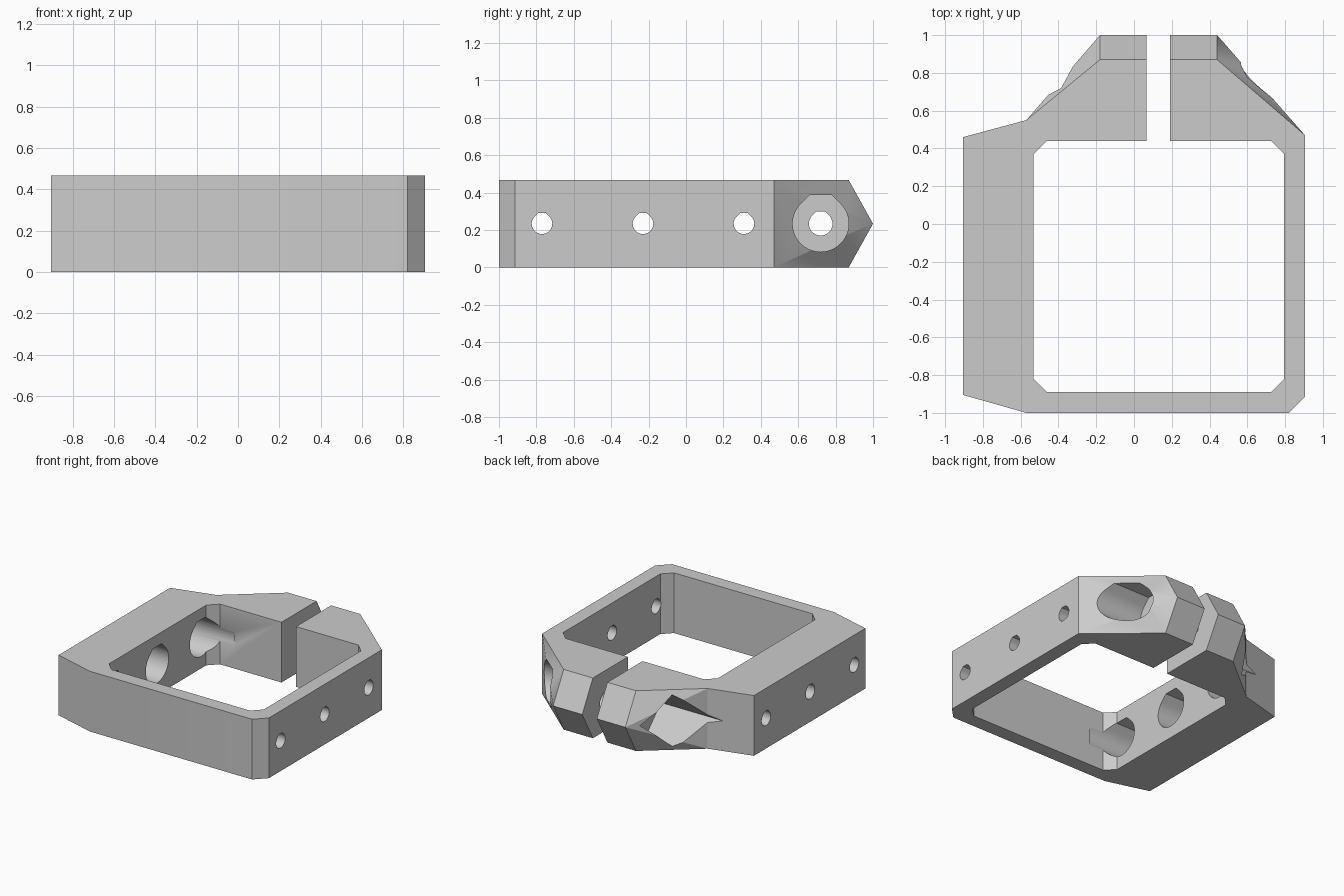
import bpy, bmesh, math
from mathutils import Vector

if "Cube" in bpy.data.objects:
    bpy.data.objects.remove(bpy.data.objects["Cube"], do_unlink=True)

HEIGHT = 0.467
MID = HEIGHT / 2
BOLT_Y = 0.72

grey = bpy.data.materials.new("plain grey")
grey.use_nodes = True
grey.diffuse_color = (0.6, 0.6, 0.6, 1)
grey.node_tree.nodes["Principled BSDF"].inputs["Base Color"].default_value = grey.diffuse_color


def finish(name, bm):
    bmesh.ops.recalc_face_normals(bm, faces=bm.faces)
    mesh = bpy.data.meshes.new(name)
    bm.to_mesh(mesh)
    bm.free()
    mesh.materials.append(grey)
    obj = bpy.data.objects.new(name, mesh)
    bpy.context.collection.objects.link(obj)
    return obj


def prism(name, points, direction):
    """Extrude a closed outline of 3D points."""
    bm = bmesh.new()
    face = bm.faces.new([bm.verts.new(p) for p in points])
    out = bmesh.ops.extrude_face_region(bm, geom=[face], use_keep_orig=True)
    moved = [v for v in out["geom"] if isinstance(v, bmesh.types.BMVert)]
    bmesh.ops.translate(bm, verts=moved, vec=Vector(direction))
    return finish(name, bm)


def cut(obj, cutter):
    mod = obj.modifiers.new("cut", "BOOLEAN")
    mod.operation, mod.solver, mod.object = "DIFFERENCE", "EXACT", cutter
    cutter.hide_render = True
    bpy.context.view_layer.objects.active = obj
    bpy.ops.object.modifier_apply(modifier=mod.name)
    bpy.data.objects.remove(cutter, do_unlink=True)


def bore(obj, y, radius, x0, x1, steps=40):
    """Hole along x: round below, 45 degree shoulders and a flat roof above."""
    ring = []
    for i in range(steps + 1):
        a = math.radians(135 + 270 * i / steps)
        ring.append((x0, y + radius * math.cos(a), MID + radius * math.sin(a)))
    roof = radius * 1.03
    half = radius * math.sqrt(2) - roof
    ring += [(x0, y + half, MID + roof), (x0, y - half, MID + roof)]
    cut(obj, prism("bore_cutter", ring, (x1 - x0, 0, 0)))


# Solid block: frame outline with a wedge-ended clamp at the back
outline = [(-0.57, 0.55), (-0.905, 0.46), (-0.905, -0.905), (-0.57, -1), (0.82, -1),
           (0.905, -0.915), (0.905, 0.47), (0.44, 0.87), (-0.18, 0.87)]
bm = bmesh.new()
low = [bm.verts.new((x, y, 0)) for x, y in outline]
top = [bm.verts.new((x, y, HEIGHT)) for x, y in outline]
tip_right = bm.verts.new((-0.18, 1, MID))
tip_left = bm.verts.new((0.44, 1, MID))
bm.faces.new(low)
bm.faces.new(top)
for i in range(6):
    bm.faces.new((low[i], low[i + 1], top[i + 1], top[i]))
bm.faces.new((low[6], top[6], tip_left))
bm.faces.new((low[0], top[0], tip_right))
for rim in (low, top):
    bm.faces.new((rim[6], rim[7], tip_left))
    bm.faces.new((rim[7], rim[8], tip_right, tip_left))
    bm.faces.new((rim[8], rim[0], tip_right))
frame = finish("clamp_frame", bm)

# Square opening with chamfered corners
x0, x1, y0, y1, c = -0.532, 0.795, -0.89, 0.44, 0.07
opening = [(x0 + c, y0), (x1 - c, y0), (x1, y0 + c), (x1, y1 - c),
           (x1 - c, y1), (x0 + c, y1), (x0, y1 - c), (x0, y0 + c)]
cut(frame, prism("opening_cutter", [(x, y, -0.1) for x, y in opening], (0, 0, 1)))

# Slot splitting the clamp
slot = [(0.065, 0.3), (0.19, 0.3), (0.19, 1.2), (0.065, 1.2)]
cut(frame, prism("slot_cutter", [(x, y, -0.1) for x, y in slot], (0, 0, 1)))

# Side screw holes, with wide pockets inside the thick wall
for y in (-0.77, -0.23, 0.31):
    bore(frame, y, 0.055, -1.2, 1.2)
    bore(frame, y, 0.14, -0.8, -0.34)

# Clamp bolt hole, bolt head pocket and square nut pocket
bore(frame, BOLT_Y, 0.063, -1.2, 1.2)
bore(frame, BOLT_Y, 0.15, 0.42, 1.2)
d = 0.2
nut = [(-1.2, BOLT_Y + dy, MID + dz) for dy, dz in ((d, 0), (0, d), (-d, 0), (0, -d))]
cut(frame, prism("nut_cutter", nut, (1.05, 0, 0)))

# Smooth bores, crisp edges
bpy.ops.object.select_all(action="DESELECT")
frame.select_set(True)
bpy.context.view_layer.objects.active = frame
bpy.ops.object.shade_smooth_by_angle(angle=math.radians(25))
